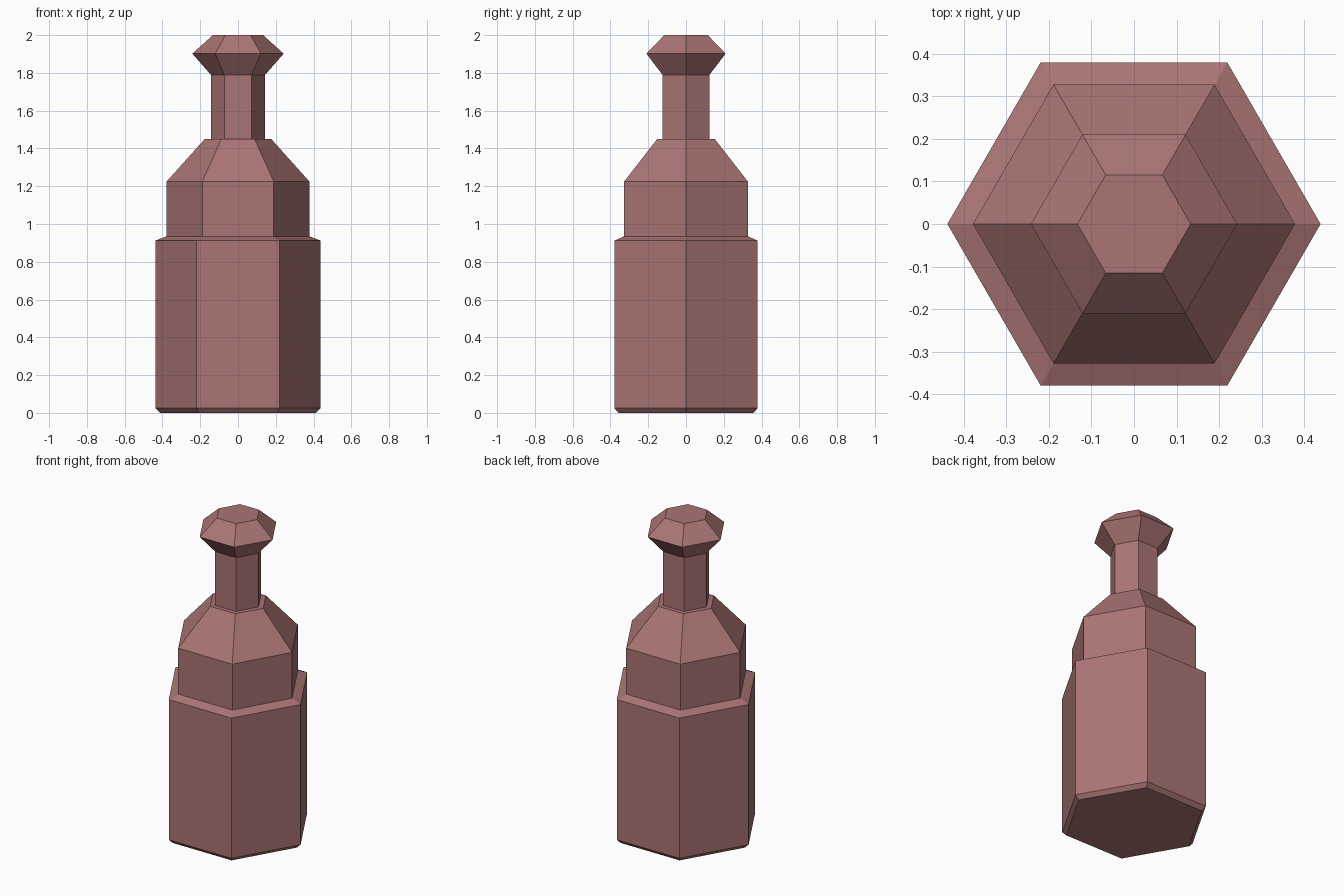
import bpy, bmesh
from math import cos, sin, pi

SIDES = 6

cube = bpy.data.objects.get("Cube")
if cube:
    bpy.data.objects.remove(cube, do_unlink=True)

# Single dusty red material
dusty_red = bpy.data.materials.new("dusty_red")
dusty_red.use_nodes = True
colour = (0.402, 0.178, 0.173, 1.0)
dusty_red.diffuse_color = colour
dusty_red.node_tree.nodes["Principled BSDF"].inputs["Base Color"].default_value = colour


def hex_part(name, profile, cap_bottom=False, cap_top=False):
    """Sweep a (radius, height) profile around z as a flat-faced prism."""
    bm = bmesh.new()
    rings = [[bm.verts.new((r * cos(2 * pi * i / SIDES), r * sin(2 * pi * i / SIDES), z))
              for i in range(SIDES)] for r, z in profile]
    for low, high in zip(rings, rings[1:]):
        for i in range(SIDES):
            j = (i + 1) % SIDES
            bm.faces.new((low[i], low[j], high[j], high[i]))
    if cap_bottom:
        bm.faces.new(rings[0][::-1])
    if cap_top:
        bm.faces.new(rings[-1])
    mesh = bpy.data.meshes.new(name)
    bm.to_mesh(mesh)
    bm.free()
    mesh.materials.append(dusty_red)
    part = bpy.data.objects.new(name, mesh)
    bpy.context.collection.objects.link(part)
    return part


# Body with bevelled foot and sloping ledge
hex_part("body", [(0.413, 0), (0.438, 0.025), (0.438, 0.912), (0.378, 0.935)],
         cap_bottom=True)
# Shoulder tapering to a narrow rim around the neck
hex_part("shoulder", [(0.378, 0.935), (0.378, 1.225), (0.176, 1.45), (0.144, 1.45)])
# Straight neck
hex_part("neck", [(0.144, 1.45), (0.144, 1.79)])
# Flared stopper
hex_part("stopper", [(0.144, 1.79), (0.242, 1.902), (0.133, 2.0)], cap_top=True)
